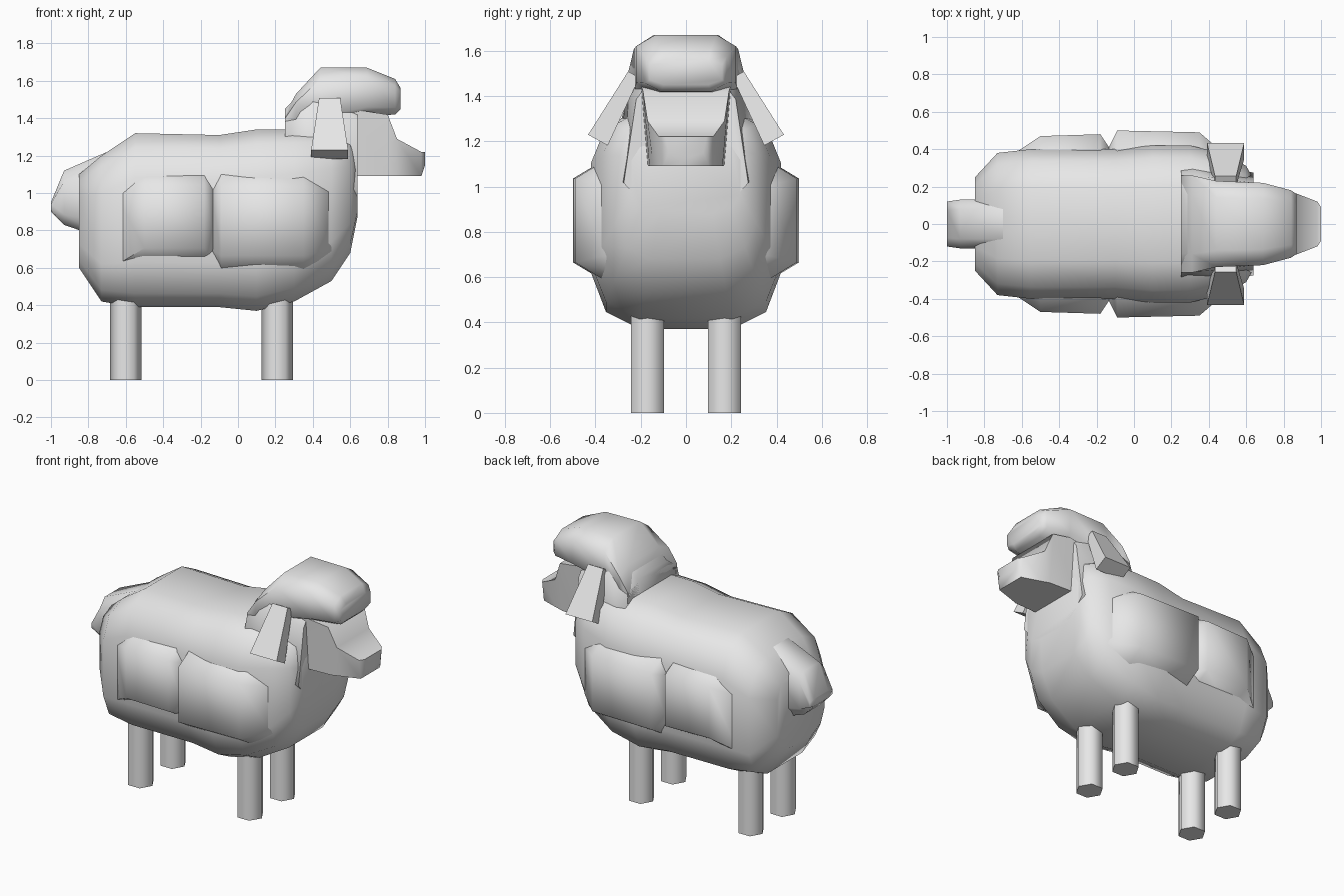
import bpy
import bmesh
from math import cos, sin, pi, radians, copysign
from mathutils import Matrix

default_cube = bpy.data.objects.get("Cube")
if default_cube:
    bpy.data.objects.remove(default_cube, do_unlink=True)

wool = bpy.data.materials.new("light_grey")
wool.use_nodes = True
grey = (0.8, 0.8, 0.8, 1)
wool.diffuse_color = grey
wool.node_tree.nodes["Principled BSDF"].inputs["Base Color"].default_value = grey


def finish(name, bm):
    """Turn a bmesh into a smooth-shaded object that keeps its sharp creases."""
    bmesh.ops.recalc_face_normals(bm, faces=bm.faces)
    mesh = bpy.data.meshes.new(name)
    bm.to_mesh(mesh)
    bm.free()
    mesh.materials.append(wool)
    mesh.shade_smooth()
    mesh.set_sharp_from_angle(angle=radians(70))
    part = bpy.data.objects.new(name, mesh)
    bpy.context.collection.objects.link(part)


def boxy_section(sides, squareness=0.55):
    """Polygon between a circle and a square, reaching one unit each way."""
    reach = cos(pi / sides)

    def push(value):
        return copysign(abs(value / reach) ** squareness, value)

    angles = [(i + 0.5) * 2 * pi / sides for i in range(sides)]
    return [(push(cos(a)), push(sin(a))) for a in angles]


def loft(name, sides, stations, underside=1):
    """Sweep a boxy section along x; each station is x, bottom, top, half width."""
    bm = bmesh.new()
    rings = []
    for x, bottom, top, half_width in stations:
        middle, half_height = (top + bottom) / 2, (top - bottom) / 2
        ring = []
        for across, up in boxy_section(sides):
            width = half_width * (underside if up < 0 else 1)
            ring.append(bm.verts.new((x, across * width, middle + up * half_height)))
        rings.append(ring)
    for near, far in zip(rings, rings[1:]):
        for i in range(sides):
            bm.faces.new((near[i - 1], near[i], far[i], far[i - 1]))
    bm.faces.new(rings[0])
    bm.faces.new(rings[-1])
    finish(name, bm)


def post(name, sides, low_radius, high_radius, length, placement):
    """Tapered prism set in place by a matrix."""
    bm = bmesh.new()
    bmesh.ops.create_cone(bm, cap_ends=True, segments=sides, radius1=low_radius,
                          radius2=high_radius, depth=length, matrix=placement)
    finish(name, bm)


# Barrel-shaped body, haunches first and chest last
loft("body", 12, [
    (-0.85, 0.6, 1.1, 0.25),
    (-0.73, 0.42, 1.2, 0.38),
    (-0.55, 0.39, 1.32, 0.4),
    (-0.1, 0.39, 1.31, 0.4),
    (0.1, 0.37, 1.34, 0.42),
    (0.3, 0.42, 1.34, 0.42),
    (0.5, 0.53, 1.34, 0.37),
    (0.6, 0.68, 1.3, 0.31),
    (0.64, 0.88, 1.2, 0.24),
])

# Wool tufts that wrap the body and stand out on both flanks
loft("rear_tuft", 8, [
    (-0.65, 0.5, 1.1, 0.37),
    (-0.5, 0.6, 1.15, 0.47),
    (-0.18, 0.6, 1.15, 0.48),
    (-0.12, 0.6, 1.1, 0.39),
])
loft("front_tuft", 8, [
    (-0.14, 0.6, 1.1, 0.4),
    (-0.09, 0.55, 1.15, 0.5),
    (0.35, 0.55, 1.15, 0.49),
    (0.5, 0.6, 1.1, 0.36),
])

# Stubby tail
loft("tail", 8, [
    (-1, 0.9, 0.95, 0.12),
    (-0.93, 0.83, 1.12, 0.13),
    (-0.7, 0.75, 1.22, 0.13),
])

# Neck widening into the chest
loft("neck", 8, [
    (0.25, 1.1, 1.45, 0.26),
    (0.4, 0.95, 1.6, 0.25),
    (0.64, 0.9, 1.5, 0.22),
], underside=1.25)

# Woolly crown overhanging the face
loft("crown", 8, [
    (0.25, 1.3, 1.42, 0.26),
    (0.31, 1.3, 1.53, 0.26),
    (0.44, 1.35, 1.67, 0.23),
    (0.69, 1.41, 1.67, 0.22),
    (0.84, 1.42, 1.61, 0.18),
    (0.87, 1.45, 1.56, 0.16),
])

# Face narrowing to the muzzle
loft("face", 4, [
    (0.6, 1.09, 1.45, 0.2),
    (0.8, 1.09, 1.42, 0.19),
    (0.85, 1.09, 1.29, 0.17),
    (0.98, 1.09, 1.22, 0.12),
    (1, 1.15, 1.22, 0.09),
], underside=0.85)

# Drooping ears and six-sided legs, left and right
for side, sign in (("left", 1), ("right", -1)):
    ear_place = (Matrix.Translation((0.49, sign * 0.31, 1.35))
                 @ Matrix.Rotation(sign * 0.5, 4, 'X')
                 @ Matrix.Diagonal((1, 0.5, 1, 1))
                 @ Matrix.Rotation(pi / 4, 4, 'Z'))
    post(side + "_ear", 4, 0.14, 0.08, 0.33, ear_place)
    for end, x in (("front", 0.21), ("hind", -0.6)):
        leg_place = (Matrix.Translation((x, sign * 0.17, 0.25))
                     @ Matrix.Rotation(pi / 2, 4, 'Z'))
        post(f"{side}_{end}_leg", 6, 0.085, 0.085, 0.5, leg_place)
